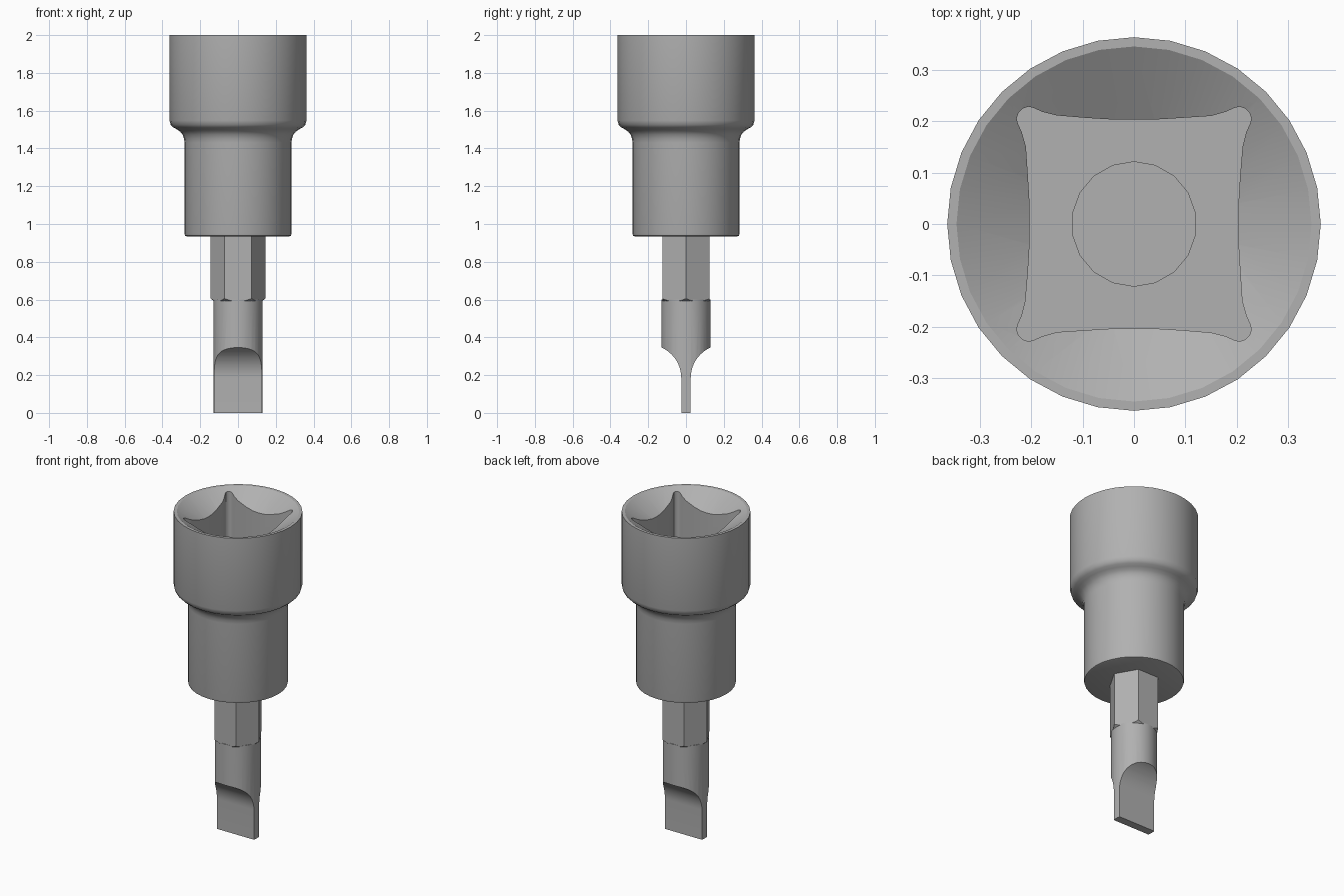
import bpy, bmesh
from math import sin, cos, pi, radians

if "Cube" in bpy.data.objects:
    bpy.data.objects.remove(bpy.data.objects["Cube"])

steel = bpy.data.materials.new("dark_steel")
steel.diffuse_color = (0.44, 0.44, 0.44, 1)
steel.use_nodes = True
steel.node_tree.nodes["Principled BSDF"].inputs["Base Color"].default_value = steel.diffuse_color


def new_object(name, bm):
    bmesh.ops.remove_doubles(bm, verts=bm.verts, dist=1e-5)
    bmesh.ops.recalc_face_normals(bm, faces=bm.faces)
    mesh = bpy.data.meshes.new(name)
    bm.to_mesh(mesh)
    bm.free()
    mesh.materials.append(steel)
    ob = bpy.data.objects.new(name, mesh)
    bpy.context.collection.objects.link(ob)
    return ob


def lathe(name, profile, sides, turn=0.0):
    """Closed solid of revolution from (radius, z) points."""
    bm = bmesh.new()
    rings = [[bm.verts.new((r * cos(2 * pi * i / sides + turn),
                            r * sin(2 * pi * i / sides + turn), z))
              for i in range(sides)] for r, z in profile]
    for a, b in zip(rings, rings[1:]):
        for i in range(sides):
            j = (i + 1) % sides
            bm.faces.new((a[i], a[j], b[j], b[i]))
    bm.faces.new(rings[0])
    bm.faces.new(rings[-1])
    return new_object(name, bm)


def prism(name, points, direction):
    """Extrude a closed 3D outline along a vector."""
    bm = bmesh.new()
    face = bm.faces.new([bm.verts.new(p) for p in points])
    ext = bmesh.ops.extrude_face_region(bm, geom=[face])
    verts = [v for v in ext["geom"] if isinstance(v, bmesh.types.BMVert)]
    bmesh.ops.translate(bm, verts=verts, vec=direction)
    return new_object(name, bm)


def boolean(ob, cutter, operation="DIFFERENCE"):
    mod = ob.modifiers.new("cut", "BOOLEAN")
    mod.operation = operation
    mod.solver = "EXACT"
    mod.object = cutter
    bpy.context.view_layer.objects.active = ob
    bpy.ops.object.modifier_apply(modifier=mod.name)
    bpy.data.objects.remove(cutter)


def smooth(ob, angle=30):
    bpy.ops.object.select_all(action="DESELECT")
    ob.select_set(True)
    bpy.context.view_layer.objects.active = ob
    bpy.ops.object.shade_smooth_by_angle(angle=radians(angle))


FLOOR = 1.55

# Stepped socket body
socket = lathe("socket_body", [
    (0.272, 0.935), (0.28, 0.938), (0.283, 0.95), (0.283, 1.43), (0.286, 1.452),
    (0.294, 1.474), (0.307, 1.49), (0.325, 1.502), (0.343, 1.512), (0.356, 1.525),
    (0.363, 1.548), (0.363, 2.0)], 32)

# Square drive hole with bowed sides and rounded corner reliefs
side = [(0.21, -0.15), (0.206, -0.09), (0.203, -0.04), (0.203, 0.04), (0.206, 0.09),
        (0.211, 0.15), (0.218, 0.178), (0.226, 0.196), (0.228, 0.206), (0.224, 0.217),
        (0.217, 0.224), (0.206, 0.228), (0.196, 0.226), (0.178, 0.218)]
outline = []
for k in range(4):
    c, s = round(cos(k * pi / 2)), round(sin(k * pi / 2))
    outline += [(x * c - y * s, x * s + y * c, FLOOR) for x, y in side]
boolean(socket, prism("drive_cutter", outline, (0, 0, 0.7)))

# Conical lead-in at the mouth
boolean(socket, lathe("cone_cutter", [(0.1, 1.848), (0.345, 2.0), (0.361, 2.01)], 32))
smooth(socket)

# Round end of the bit showing in the socket floor
smooth(lathe("bit_end", [(0.122, FLOOR - 0.01), (0.122, FLOOR + 0.005)], 18, pi / 18))

# Hexagonal shank with chamfered lower corners
shank = lathe("hex_shank", [(0.145, 0.57), (0.145, 0.945)], 6)
boolean(shank, lathe("chamfer_cutter", [(0.122, 0.587), (0.15, 0.61), (0.15, 1.0)], 48),
        "INTERSECT")
smooth(shank, 20)

# Round blade, hollow ground on both faces to a flat tip
blade = lathe("flat_blade", [(0.13, 0.0), (0.13, 0.6)], 32)
R, Y0, Z0 = 0.176, 0.025, 0.185
arc = [(Y0 + R * (1 - cos(t)), Z0 + R * sin(t))
       for t in (radians(70 * i / 12) for i in range(13))]
ground = [(Y0, -0.05)] + arc + [(0.2, arc[-1][1] + 0.02), (0.2, -0.05)]
for sign in (-1, 1):
    boolean(blade, prism("grind_cutter", [(-0.3, sign * y, z) for y, z in ground],
                         (0.6, 0, 0)))
smooth(blade)
